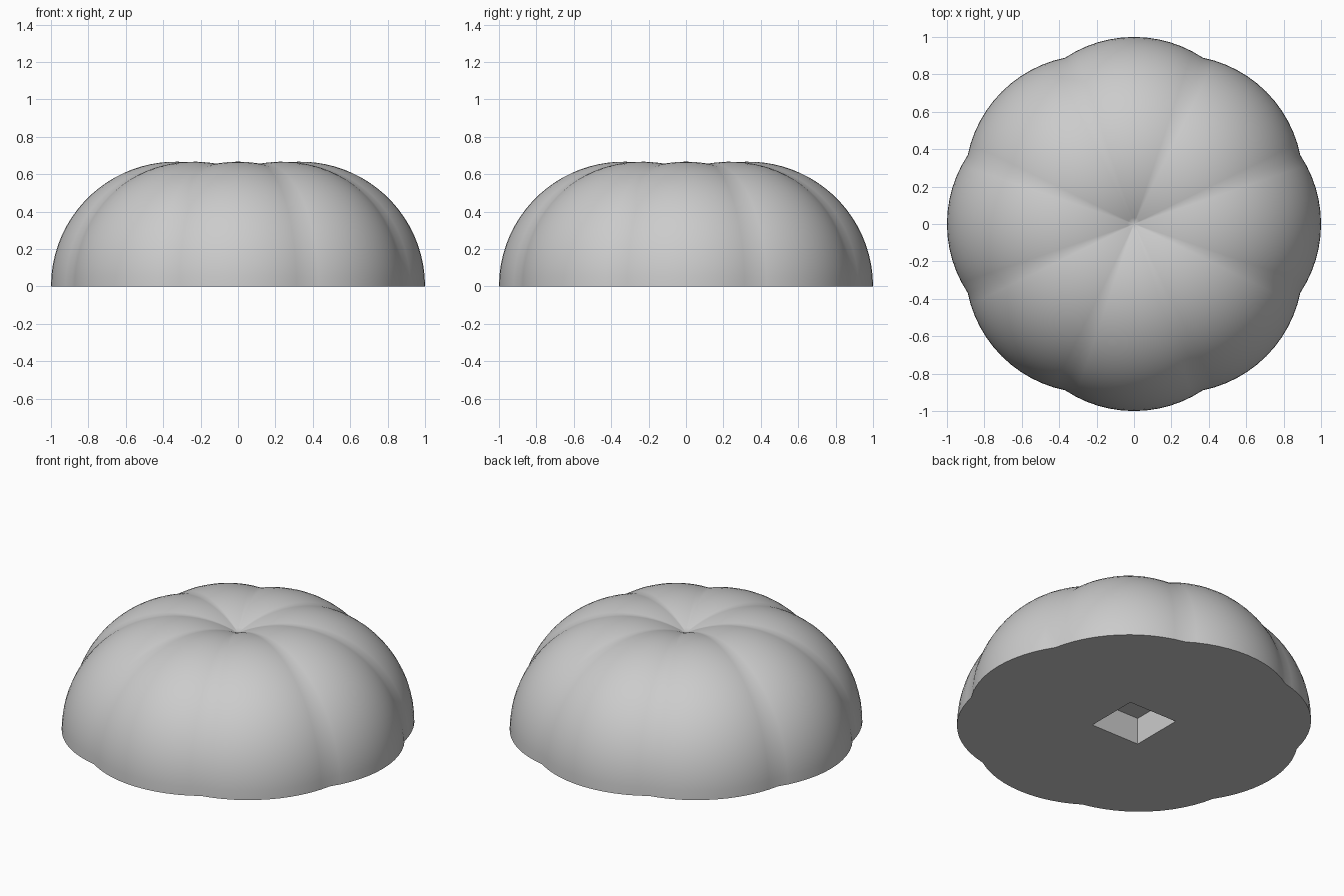
import bpy, bmesh, math

if "Cube" in bpy.data.objects:
    bpy.data.objects.remove(bpy.data.objects["Cube"])

LOBES, SEG, RINGS = 8, 12, 28      # lobes, facets per lobe, rings from apex to rim
R, D = 2 / 3, 1 / 3                # lobe radius and its distance from the axis
HALF, DEPTH = 1 / 6, 1 / 6         # square socket in the underside
N = LOBES * SEG
STEP = 2 * math.pi / LOBES


def dome_point(a, e):
    """Outermost point of the ring of spheres at azimuth a, elevation e."""
    off = (a + STEP / 2) % STEP - STEP / 2      # angle from the lobe's middle
    u = D * math.cos(e) * math.cos(off)
    t = u + math.sqrt(u * u - D * D + R * R)
    return (t * math.cos(e) * math.cos(a), t * math.cos(e) * math.sin(a), t * math.sin(e))


def square_point(a, z):
    """Point on the socket's square outline at azimuth a."""
    c, s = math.cos(a), math.sin(a)
    k = HALF / max(abs(c), abs(s))
    return (k * c, k * s, z)


bm = bmesh.new()
angles = [2 * math.pi * i / N for i in range(N)]

# Lobed dome from apex to rim, then flat base, socket wall and socket ceiling
loops = [[dome_point(a, math.pi / 2 * (1 - j / RINGS)) for a in angles]
         for j in range(1, RINGS + 1)]
loops += [[square_point(a, z) for a in angles] for z in (0, DEPTH)]
loops = [[bm.verts.new(p) for p in loop] for loop in loops]
apex = bm.verts.new((0, 0, math.sqrt(R * R - D * D)))
for i in range(N):
    k = (i + 1) % N
    bm.faces.new((apex, loops[0][i], loops[0][k]))
    for a, b in zip(loops, loops[1:]):
        bm.faces.new((a[i], b[i], b[k], a[k]))
bm.faces.new(loops[-1])
bmesh.ops.recalc_face_normals(bm, faces=bm.faces)

mesh = bpy.data.meshes.new("lobed_dome")
bm.to_mesh(mesh)
bm.free()
dome = bpy.data.objects.new("lobed_dome", mesh)
bpy.context.collection.objects.link(dome)

# Plain grey finish
grey = bpy.data.materials.new("light_grey")
grey.diffuse_color = (0.6, 0.6, 0.6, 1)
grey.use_nodes = True
grey.node_tree.nodes["Principled BSDF"].inputs["Base Color"].default_value = grey.diffuse_color
mesh.materials.append(grey)

bpy.context.view_layer.objects.active = dome
dome.select_set(True)
bpy.ops.object.shade_smooth_by_angle(angle=math.radians(30))
